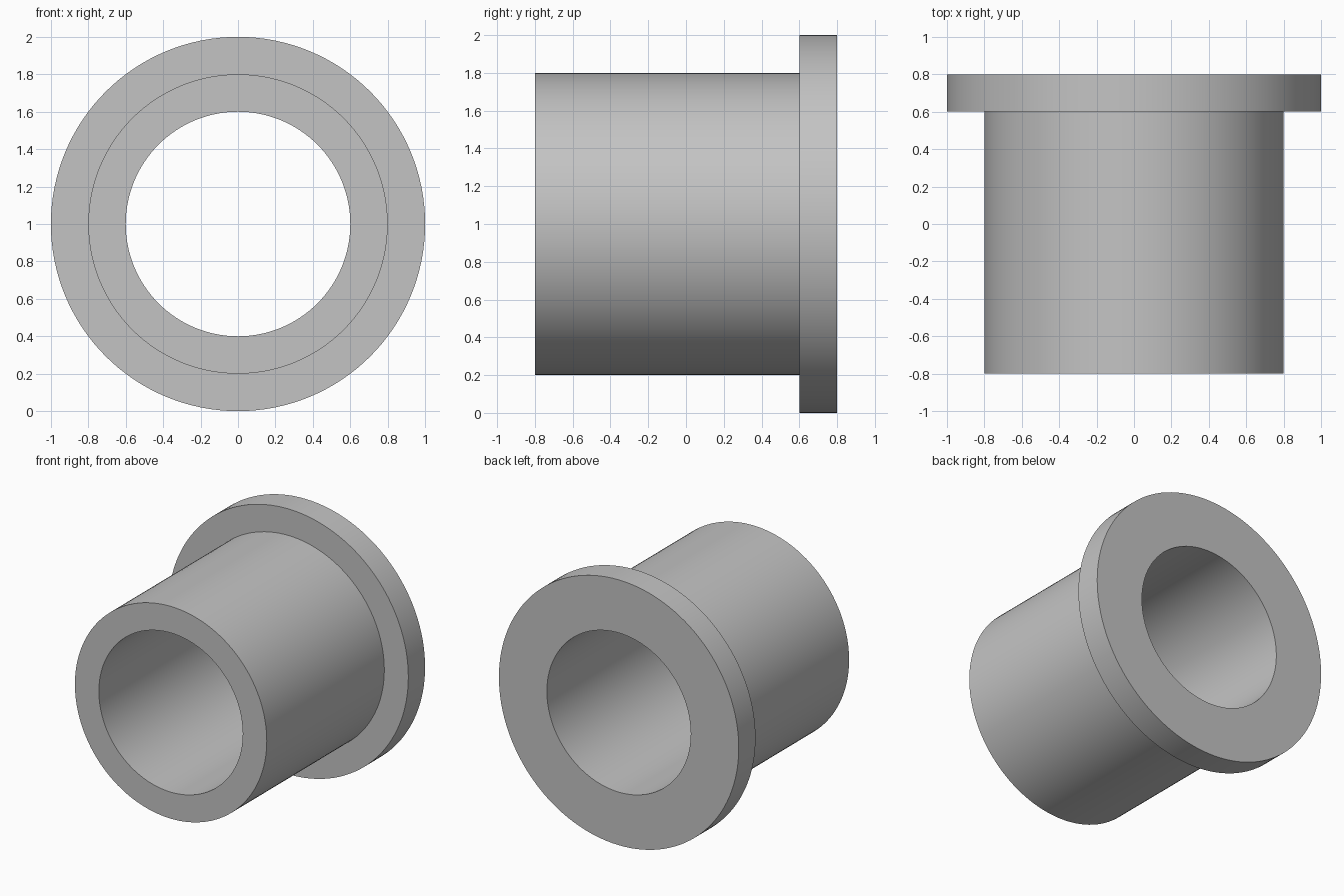
import bpy, bmesh
from math import cos, sin, tau, radians

cube = bpy.data.objects.get("Cube")
if cube:
    bpy.data.objects.remove(cube, do_unlink=True)

SEGMENTS = 128
CENTRE_Z = 1.0
BORE, SLEEVE, FLANGE = 0.6, 0.8, 1.0        # radii
FRONT, STEP, BACK = -0.8, 0.6, 0.8          # positions along y

# Plain grey metal
grey = bpy.data.materials.new("grey_metal")
grey.use_nodes = True
colour = (0.55, 0.55, 0.55, 1.0)
grey.diffuse_color = colour
grey.node_tree.nodes["Principled BSDF"].inputs["Base Color"].default_value = colour


def lathe(name, profile, material):
    """Turn a closed (radius, y) profile around the horizontal y axis."""
    bm = bmesh.new()
    rings = []
    for radius, y in profile:
        angles = [tau * i / SEGMENTS for i in range(SEGMENTS)]
        rings.append([bm.verts.new((radius * cos(a), y, CENTRE_Z + radius * sin(a)))
                      for a in angles])
    for k, ring in enumerate(rings):
        following = rings[(k + 1) % len(rings)]
        for i in range(SEGMENTS):
            j = (i + 1) % SEGMENTS
            bm.faces.new((ring[i], ring[j], following[j], following[i]))
    bmesh.ops.recalc_face_normals(bm, faces=bm.faces)
    mesh = bpy.data.meshes.new(name)
    bm.to_mesh(mesh)
    bm.free()
    mesh.materials.append(material)
    obj = bpy.data.objects.new(name, mesh)
    bpy.context.collection.objects.link(obj)
    return obj


# Sleeve with a wider flange at the back and a straight bore through both
bushing = lathe("flanged_bushing", [
    (BORE, FRONT), (SLEEVE, FRONT), (SLEEVE, STEP),
    (FLANGE, STEP), (FLANGE, BACK), (BORE, BACK),
], grey)

# Smooth round walls, crisp rims
bpy.ops.object.select_all(action="DESELECT")
bushing.select_set(True)
bpy.context.view_layer.objects.active = bushing
bpy.ops.object.shade_smooth_by_angle(angle=radians(30))
